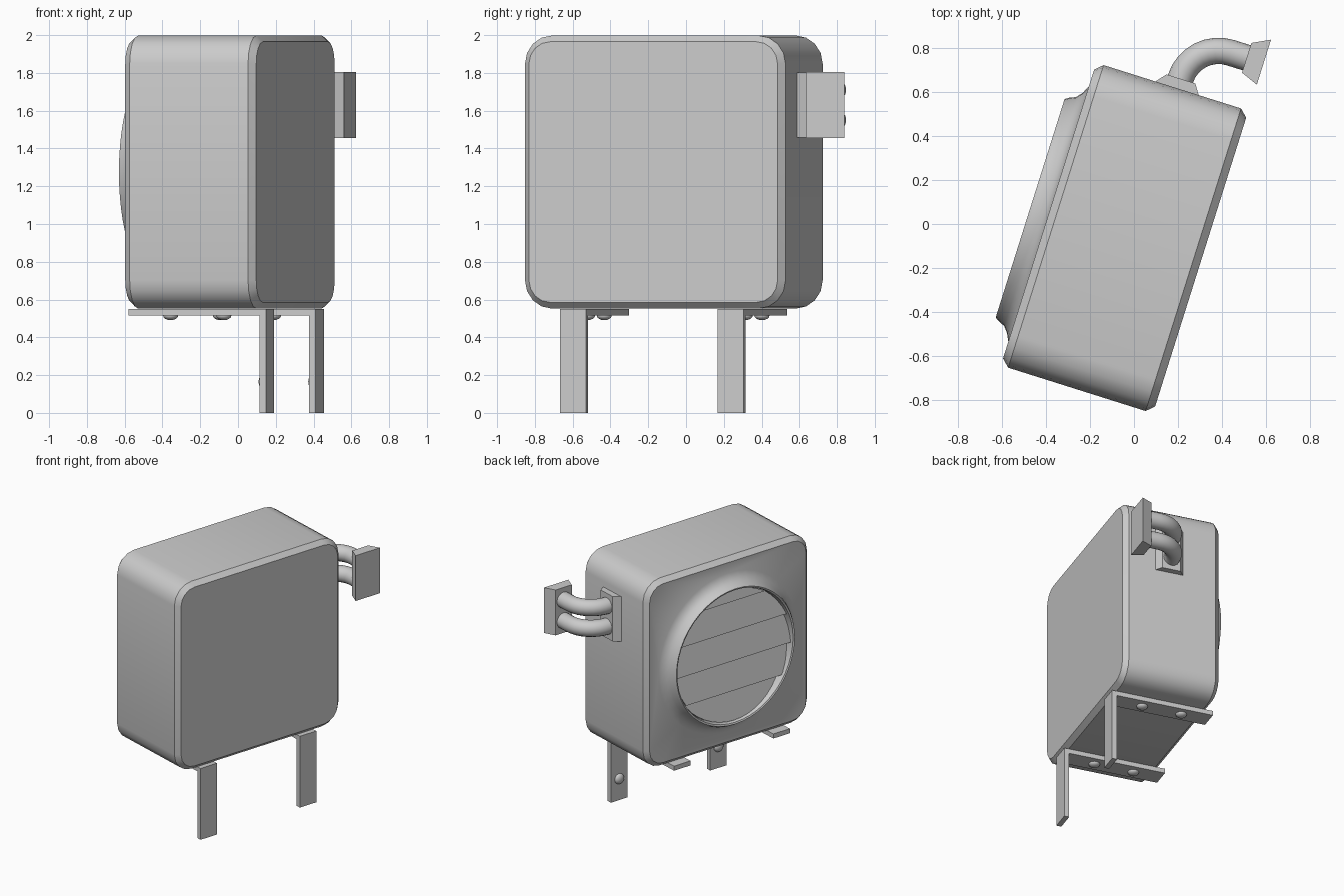
import bpy, bmesh
from math import sin, cos, pi, radians
from mathutils import Matrix, Vector

cube = bpy.data.objects.get("Cube")
if cube:
    bpy.data.objects.remove(cube, do_unlink=True)

TURN = radians(-17.5)      # the whole unit stands turned about z
CY, CZ = -0.074, 1.275     # centre of the housing
GREY = (0.6, 0.6, 0.6, 1)

metal = bpy.data.materials.new("grey_metal")
metal.use_nodes = True
metal.diffuse_color = GREY
metal.node_tree.nodes["Principled BSDF"].inputs["Base Color"].default_value = GREY


def finish(name, bm, smooth=None):
    bmesh.ops.recalc_face_normals(bm, faces=bm.faces)
    mesh = bpy.data.meshes.new(name)
    bm.to_mesh(mesh)
    bm.free()
    mesh.materials.append(metal)
    ob = bpy.data.objects.new(name, mesh)
    ob.rotation_euler.z = TURN
    bpy.context.collection.objects.link(ob)
    if smooth:
        bpy.ops.object.select_all(action='DESELECT')
        ob.select_set(True)
        bpy.context.view_layer.objects.active = ob
        bpy.ops.object.shade_smooth_by_angle(angle=radians(smooth))
    return ob


def rounded_square(bm, x, inset, radius=0.15, steps=4):
    half, r = 0.723 - inset, radius - inset
    ring = []
    for k in range(4):
        sy, sz = [(1, 1), (-1, 1), (-1, -1), (1, -1)][k]
        for i in range(steps + 1):
            a = (k + i / steps) * pi / 2
            ring.append(bm.verts.new((x, CY + sy * (half - r) + r * cos(a),
                                      CZ + sz * (half - r) + r * sin(a))))
    return ring


def circle(bm, x, r, n=48):
    return [bm.verts.new((x, CY + r * cos(2 * pi * i / n), CZ + r * sin(2 * pi * i / n)))
            for i in range(n)]


def skin(bm, rings):
    for a, b in zip(rings, rings[1:]):
        for i in range(len(a)):
            j = (i + 1) % len(a)
            bm.faces.new((a[i], a[j], b[j], b[i]))


def loop_edges(bm, ring):
    return [bm.edges.get((ring[i - 1], ring[i])) for i in range(len(ring))]


def prism(name, outline, z0, z1):
    bm = bmesh.new()
    lower, upper = ([bm.verts.new((x, y, z)) for x, y in outline] for z in (z0, z1))
    skin(bm, [lower, upper])
    bm.faces.new(lower)
    bm.faces.new(upper)
    return finish(name, bm)


# Housing: bevelled rounded box with a raised fan ring on one face
bm = bmesh.new()
shell = [rounded_square(bm, x, inset)
         for x, inset in ((-0.385, 0.033), (-0.35, 0), (0.307, 0), (0.342, 0.033))]
skin(bm, shell)
bm.faces.new(shell[-1])
ring = [circle(bm, x, r) for r, x in ((0.61, -0.385), (0.575, -0.402), (0.547, -0.425),
                                      (0.534, -0.455), (0.522, -0.473), (0.51, -0.468),
                                      (0.503, -0.445), (0.5, -0.375))]
skin(bm, ring)
bm.faces.new(ring[-1])
bmesh.ops.triangle_fill(bm, use_beauty=True,
                        edges=loop_edges(bm, shell[0]) + loop_edges(bm, ring[0]))
finish("housing", bm, 40)

# Louvre slats: bands of a disc, tilted so the lower edge stands out
PITCH = 0.23
for k in range(5):
    low = -0.5 + k * PITCH
    high = min(low + PITCH, 0.499)
    bm = bmesh.new()
    bm.faces.new(circle(bm, 0, 0.5))
    for z, side in ((low, -1), (high, 1)):
        bmesh.ops.bisect_plane(bm, geom=bm.verts[:] + bm.edges[:] + bm.faces[:],
                               plane_co=(0, 0, CZ + z), plane_no=(0, 0, side),
                               clear_outer=True)
    for v in bm.verts:
        v.co.x = -0.45 + 0.05 * (v.co.z - CZ - low) / PITCH
    slat = finish(f"louvre_slat_{k + 1}", bm)
    solid = slat.modifiers.new("thickness", 'SOLIDIFY')
    solid.thickness = 0.012
    solid.offset = 0

# Pipe flanges: one on the housing, one at the outer end
prism("housing_flange", ((-0.103, 0.64), (0.105, 0.64), (0.105, 0.648),
                         (0.074, 0.695), (-0.064, 0.695), (-0.103, 0.648)), 1.457, 1.803)
prism("end_flange", ((0.343, 0.774), (0.343, 0.989), (0.262, 0.948), (0.262, 0.806)),
      1.455, 1.805)

# Two bent pipes between the flanges
BEND = 0.182
path = [Vector((0.003, 0.67))]
path += [Vector((0.185 - BEND * cos(a), 0.695 + BEND * sin(a)))
         for a in (i * pi / 16 for i in range(9))]
path.append(Vector((0.28, 0.877)))
for name, z in (("upper_pipe", 1.71), ("lower_pipe", 1.55)):
    bm = bmesh.new()
    tubes = []
    for i, p in enumerate(path):
        d = (path[min(i + 1, len(path) - 1)] - path[max(i - 1, 0)]).normalized()
        tubes.append([bm.verts.new((p.x - d.y * 0.06 * cos(t), p.y + d.x * 0.06 * cos(t),
                                    z + 0.06 * sin(t)))
                      for t in (2 * pi * j / 16 for j in range(16))])
    skin(bm, tubes)
    finish(name, bm, 40)


def bolt(name, place, axis):
    bm = bmesh.new()
    bmesh.ops.create_uvsphere(bm, u_segments=16, v_segments=8, radius=0.04)
    bmesh.ops.scale(bm, vec=(1, 1, 0.6), verts=bm.verts)
    turn = Vector((0, 0, 1)).rotation_difference(Vector(axis)).to_matrix().to_4x4()
    bmesh.ops.transform(bm, matrix=Matrix.Translation(place) @ turn, verts=bm.verts)
    finish(name, bm, 40)


# L-shaped brackets with bolts
for side, y in (("front", -0.52), ("back", 0.355)):
    bm = bmesh.new()
    profile = ((0.342, 0), (0.342, 0.55), (-0.42, 0.55), (-0.42, 0.515),
               (0.305, 0.515), (0.305, 0))
    sides = [[bm.verts.new((x, y + s * 0.0725, z)) for x, z in profile] for s in (-1, 1)]
    skin(bm, sides)
    for s in sides:
        bm.faces.new(s)
    finish(f"{side}_bracket", bm)
    for i, x in enumerate((-0.21, 0.085)):
        bolt(f"{side}_arm_bolt_{i + 1}", (x, y, 0.515), (0, 0, -1))
    bolt(f"{side}_leg_bolt", (0.305, y, 0.165), (-1, 0, 0))
